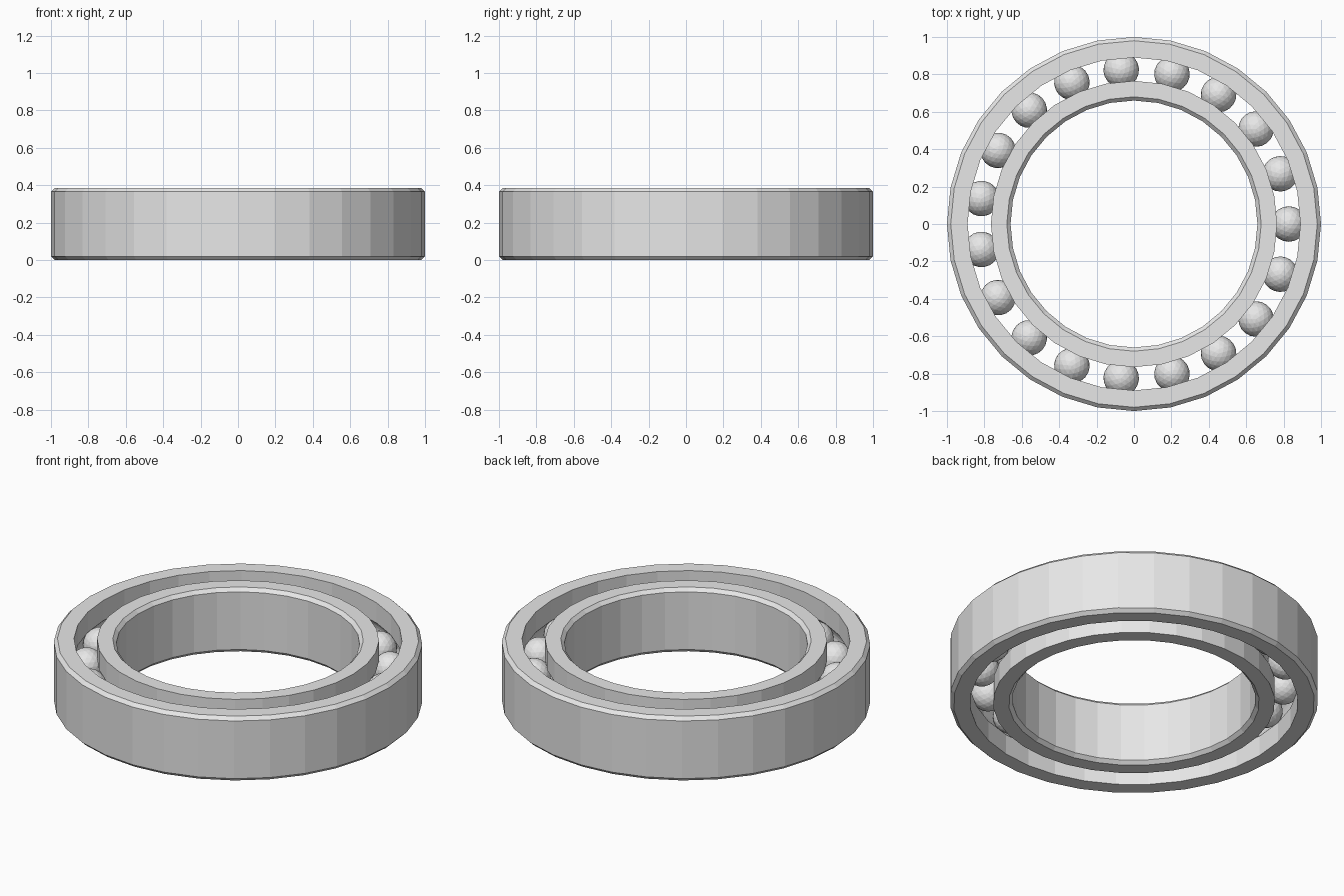
import bpy, bmesh
from math import sin, cos, pi, acos, sqrt

cube = bpy.data.objects.get("Cube")
if cube:
    bpy.data.objects.remove(cube)

HEIGHT, CHAMFER, SIDES = 0.385, 0.02, 32
BALL_R, PITCH_R, BALLS = 0.095, 0.827, 19
MID = HEIGHT / 2

steel = bpy.data.materials.new("steel grey")
steel.use_nodes = True
steel.diffuse_color = (0.8, 0.8, 0.8, 1)
steel.node_tree.nodes["Principled BSDF"].inputs["Base Color"].default_value = (0.8, 0.8, 0.8, 1)


def finish(name, bm):
    mesh = bpy.data.meshes.new(name)
    bm.to_mesh(mesh)
    bm.free()
    mesh.materials.append(steel)
    obj = bpy.data.objects.new(name, mesh)
    bpy.context.scene.collection.objects.link(obj)
    return obj


def race(name, plain_r, track_r):
    """Ring with chamfered plain wall and a round ball groove in the track wall."""
    into = 1 if track_r > plain_r else -1
    profile = [(track_r, 0), (plain_r + into * CHAMFER, 0), (plain_r, CHAMFER),
               (plain_r, HEIGHT - CHAMFER), (plain_r + into * CHAMFER, HEIGHT),
               (track_r, HEIGHT)]
    # Groove arc, from top to bottom
    half = acos(abs(track_r - PITCH_R) / BALL_R)
    steps = 8
    for i in range(steps + 1):
        a = half - 2 * half * i / steps
        profile.append((PITCH_R - into * BALL_R * cos(a), MID + BALL_R * sin(a)))
    bm = bmesh.new()
    loops = []
    for s in range(SIDES):
        t = 2 * pi * s / SIDES
        loops.append([bm.verts.new((r * cos(t), r * sin(t), z)) for r, z in profile])
    n = len(profile)
    for s in range(SIDES):
        a, b = loops[s], loops[(s + 1) % SIDES]
        for i in range(n):
            j = (i + 1) % n
            bm.faces.new((a[i], b[i], b[j], a[j]))
    bmesh.ops.recalc_face_normals(bm, faces=bm.faces)
    return finish(name, bm)


# Inner and outer races
race("outer_race", 1.0, 0.89)
race("inner_race", 0.66, 0.765)

# Balls share one faceted mesh
bm = bmesh.new()
bmesh.ops.create_icosphere(bm, subdivisions=3, radius=BALL_R)
first = finish("ball_1", bm)
for i in range(BALLS):
    ball = first
    if i:
        ball = bpy.data.objects.new(f"ball_{i + 1}", first.data)
        bpy.context.scene.collection.objects.link(ball)
    t = 2 * pi * i / BALLS
    ball.location = (PITCH_R * cos(t), PITCH_R * sin(t), MID)
    ball.rotation_euler.z = t
